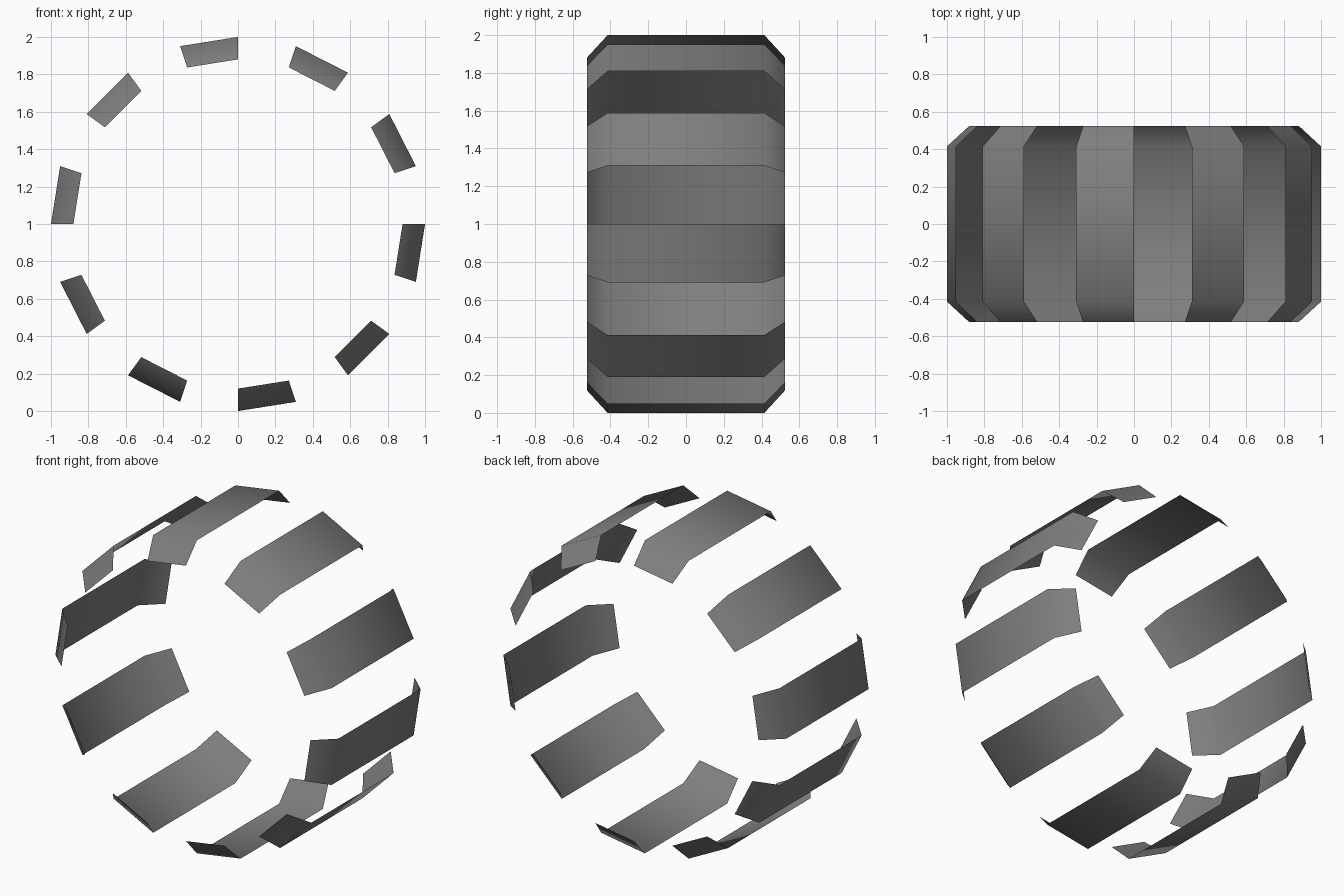
import bpy
import math

cube = bpy.data.objects.get("Cube")
if cube:
    bpy.data.objects.remove(cube, do_unlink=True)

COUNT = 10                      # panels around the ring
STEP = 2 * math.pi / COUNT
# Cross-section along the depth: (y, radius)
PROFILE = [(-0.525, 0.88), (-0.415, 1.0), (0.415, 1.0), (0.525, 0.88)]

grey = bpy.data.materials.new("mid_grey")
grey.use_nodes = True
colour = (0.21, 0.21, 0.21, 1)
grey.diffuse_color = colour
grey.node_tree.nodes["Principled BSDF"].inputs["Base Color"].default_value = colour


def panel_mesh():
    """One sheet with both ends bent in, spanning half a step of the ring."""
    verts = []
    for y, r in PROFILE:
        for a in (STEP / 2, STEP):
            verts.append((r * math.cos(a), y, r * math.sin(a)))
    faces = [(2 * i, 2 * i + 1, 2 * i + 3, 2 * i + 2)
             for i in range(len(PROFILE) - 1)]
    mesh = bpy.data.meshes.new("ring_panel")
    mesh.from_pydata(verts, [], faces)
    # Outward facing
    mesh.update()
    middle = mesh.polygons[1]
    if middle.normal.dot(middle.center) < 0:
        mesh.flip_normals()
    mesh.shade_smooth()
    mesh.materials.append(grey)
    return mesh


# Panels repeated around the ring, with equal gaps between them
mesh = panel_mesh()
for k in range(COUNT):
    panel = bpy.data.objects.new(f"ring_panel_{k + 1}", mesh)
    panel.location.z = 1
    panel.rotation_euler.y = -k * STEP
    bpy.context.collection.objects.link(panel)
